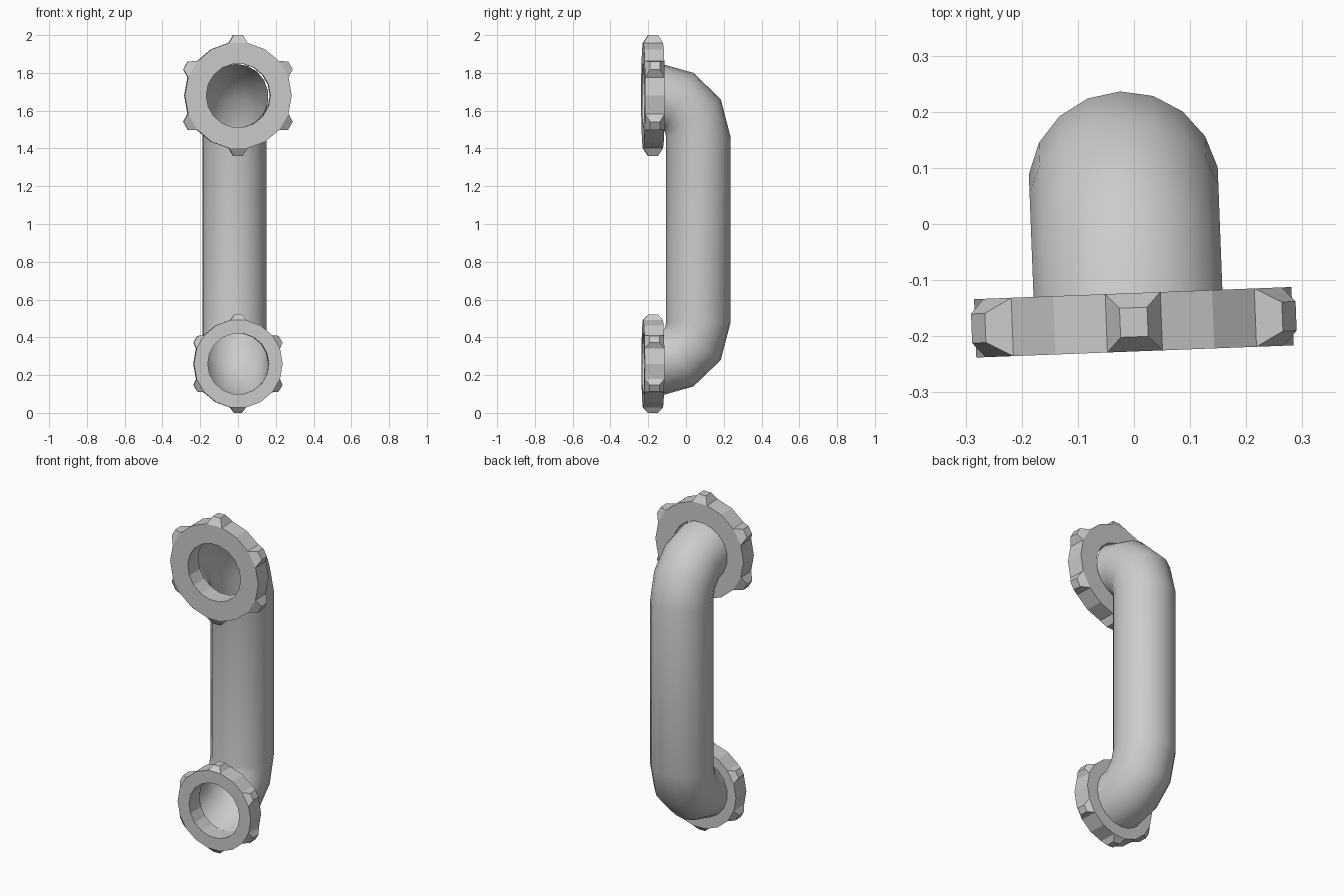
import bpy, bmesh
from math import sin, cos, radians, tau
from mathutils import Vector

if "Cube" in bpy.data.objects:
    bpy.data.objects.remove(bpy.data.objects["Cube"])

TILT = radians(2.2)   # whole pipe is turned slightly about z
N = 18


def finish(bm, name, smooth):
    bmesh.ops.recalc_face_normals(bm, faces=bm.faces)
    me = bpy.data.meshes.new(name)
    bm.to_mesh(me)
    bm.free()
    for p in me.polygons:
        p.use_smooth = smooth
    ob = bpy.data.objects.new(name, me)
    bpy.context.collection.objects.link(ob)
    ob.rotation_euler.z = TILT
    return ob


def bridge(bm, a, b):
    return [bm.faces.new((a[i], a[(i + 1) % N], b[(i + 1) % N], b[i])) for i in range(N)]


# Pipe: rings spanned between outer and inner (y, z) profile points
def pipe(name, cx, radius):
    outer = [(-0.13, 1.848), (0.04, 1.80), (0.185, 1.66), (0.237, 1.46)]
    inner = [(-0.13, 1.506), (-0.117, 1.498), (-0.109, 1.482), (-0.105, 1.46)]
    stations = list(zip(outer, inner))
    stations += [((a[0], 1.94 - a[1]), (b[0], 1.94 - b[1])) for a, b in reversed(stations)]
    bm = bmesh.new()
    rings = []
    for a, b in stations:
        o, i = Vector((cx, *a)), Vector((cx, *b))
        mid, half = (o + i) / 2, (o - i) / 2
        rings.append([bm.verts.new(mid + half * cos(tau * k / N)
                                   + Vector((radius * sin(tau * k / N), 0, 0)))
                      for k in range(N)])
    for r, s in zip(rings, rings[1:]):
        bridge(bm, r, s)
    return finish(bm, name, True)


# Flange: 18-sided ring, every third rim face drawn out into a tapered lug
def flange(name, cz, rim, hole, tip, cx=-0.007, y0=-0.227, y1=-0.123):
    bm = bmesh.new()

    def ring(r, y):
        return [bm.verts.new((cx + r * sin(tau * (k - 0.5) / N), y,
                              cz + r * cos(tau * (k - 0.5) / N))) for k in range(N)]

    of, ob, hf, hb = ring(rim, y0), ring(rim, y1), ring(hole, y0), ring(hole, y1)
    bridge(bm, hf, of)
    bridge(bm, ob, hb)
    bridge(bm, hb, hf)
    outside = bridge(bm, of, ob)
    for k in range(0, N, 3):
        face = outside[k]
        d = Vector((sin(tau * k / N), 0, cos(tau * k / N)))
        c = face.calc_center_median()
        target = Vector((cx, (y0 + y1) / 2, cz)) + d * tip
        new = bmesh.ops.extrude_discrete_faces(bm, faces=[face])["faces"][0]
        for v in new.verts:
            v.co = target + (v.co - c) * 0.5
    return finish(bm, name, False)


pipe("bent_pipe", -0.0155, 0.171)
flange("upper_flange", 1.68, 0.283, 0.17, 0.32)
flange("lower_flange", 0.26, 0.235, 0.162, 0.26)
